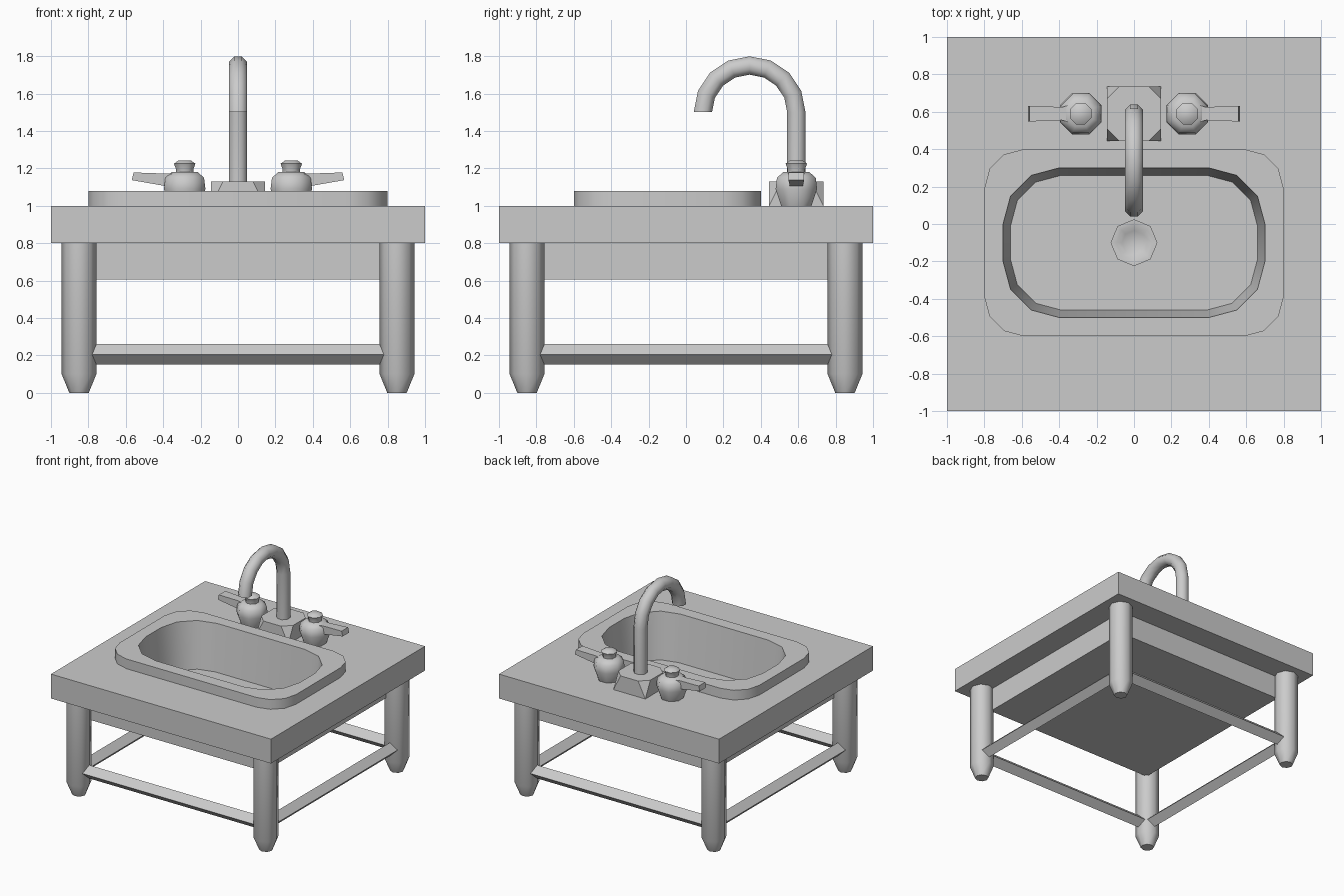
import bpy, bmesh
from math import sin, cos, pi, radians
from mathutils import Vector

if "Cube" in bpy.data.objects:
    bpy.data.objects.remove(bpy.data.objects["Cube"])


def finish(bm, name, smooth=None):
    mesh = bpy.data.meshes.new(name)
    bm.to_mesh(mesh)
    bm.free()
    obj = bpy.data.objects.new(name, mesh)
    bpy.context.collection.objects.link(obj)
    if smooth:
        bpy.ops.object.select_all(action='DESELECT')
        obj.select_set(True)
        bpy.context.view_layer.objects.active = obj
        bpy.ops.object.shade_smooth_by_angle(angle=radians(smooth))
    return obj


def loft(name, rings, cap_start=True, cap_end=True, smooth=None):
    """Skin a list of equal-length rings, each counter-clockwise about the path."""
    bm = bmesh.new()
    loops = [[bm.verts.new(p) for p in ring] for ring in rings]
    n = len(loops[0])
    for a, b in zip(loops, loops[1:]):
        for i in range(n):
            j = (i + 1) % n
            bm.faces.new((a[i], a[j], b[j], b[i]))
    if cap_start:
        bm.faces.new(loops[0][::-1])
    if cap_end:
        bm.faces.new(loops[-1])
    if cap_start and cap_end:
        bmesh.ops.recalc_face_normals(bm, faces=bm.faces)
    return finish(bm, name, smooth)


def turned(name, x, y, profile, turn=0.0, cap_start=True):
    """Eight-sided turned part from (radius, z) pairs."""
    rings = [[(x + r * cos(k * pi / 4 + turn), y + r * sin(k * pi / 4 + turn), z)
              for k in range(8)] for r, z in profile]
    return loft(name, rings, cap_start=cap_start, smooth=50)


def box(name, half, z0, z1):
    sq = [(-half, -half), (half, -half), (half, half), (-half, half)]
    return loft(name, [[(x, y, z) for x, y in sq] for z in (z0, z1)])


def rounded(hx, hy, r, z, cy=-0.1, seg=3):
    """Rounded rectangle ring."""
    pts = []
    for q, (sx, sy) in enumerate([(1, 1), (-1, 1), (-1, -1), (1, -1)]):
        for k in range(seg + 1):
            a = (q + k / seg) * pi / 2
            pts.append((sx * (hx - r) + r * cos(a), cy + sy * (hy - r) + r * sin(a), z))
    return pts


# Counter and apron, both opened for the basin
cutter = loft("basin_cutter", [rounded(0.74, 0.44, 0.28, z) for z in (0.65, 1.05)])
cutter.hide_render = True
cutter.hide_set(True)
for part in (box("countertop", 1.0, 0.8, 1.0), box("apron", 0.8, 0.605, 0.8)):
    mod = part.modifiers.new("basin_opening", 'BOOLEAN')
    mod.operation = 'DIFFERENCE'
    mod.solver = 'EXACT'
    mod.object = cutter

# Sink rim and basin as one skin
FLOOR = 0.70
loft("sink_basin", [rounded(0.8, 0.5, 0.21, 1.0), rounded(0.8, 0.5, 0.21, 1.08),
                    rounded(0.7, 0.4, 0.3, 1.08), rounded(0.66, 0.36, 0.27, FLOOR)],
     cap_start=False, smooth=50)

# Drain
turned("drain", 0, -0.1, [(0.125, FLOOR), (0.125, FLOOR + 0.025),
                          (0.095, FLOOR + 0.025), (0.065, FLOOR + 0.004)], cap_start=False)

# Legs
for sx in (-1, 1):
    for sy in (-1, 1):
        turned("leg", sx * 0.85, sy * 0.85, [(0.052, 0), (0.093, 0.1), (0.093, 0.8)])

# Diamond-section stretchers between the legs
diamond = [(0.055, 0), (0, 0.055), (-0.055, 0), (0, -0.055)]
for s in (-1, 1):
    loft("stretcher_along_x", [[(x, s * 0.85 + a, 0.205 + b) for a, b in diamond] for x in (-0.85, 0.85)])
    loft("stretcher_along_y", [[(s * 0.85 + a, y, 0.205 + b) for a, b in diamond] for y in (-0.85, 0.85)])

# Faucet base: square foot with its top corners cut away
bm = bmesh.new()
h, c, fy = 0.145, 0.08, 0.59
for sx in (-1, 1):
    for sy in (-1, 1):
        for px, py, z in ((h, h, 1.0), (h, c, 1.13), (c, h, 1.13)):
            bm.verts.new((sx * px, fy + sy * py, z))
bmesh.ops.convex_hull(bm, input=bm.verts)
bmesh.ops.dissolve_limit(bm, angle_limit=0.02, verts=bm.verts, edges=bm.edges)
finish(bm, "faucet_base")

# Gooseneck spout: straight riser then a half circle
path = [(Vector((0, fy, 1.05)), 0.0)]
path += [(Vector((0, 0.34 + 0.25 * cos(a), 1.5 + 0.25 * sin(a))), a)
         for a in (k * pi / 8 for k in range(9))]
rings = []
for p, a in path:
    radial = Vector((0, cos(a), sin(a)))
    rings.append([p + 0.053 * (Vector((1, 0, 0)) * cos(t) + radial * sin(t))
                  for t in ((k + 0.5) * pi / 4 for k in range(8))])
loft("faucet_spout", rings, smooth=50)

# Tap handles
for s in (-1, 1):
    hx = s * 0.285
    turned("tap_body", hx, fy, [(0.088, 1.0), (0.12, 1.09), (0.112, 1.15), (0.075, 1.18)], pi / 8)
    turned("tap_cap", hx, fy, [(0.05, 1.17), (0.05, 1.195), (0.062, 1.225), (0.035, 1.243)], pi / 8)
    # Lever, root to tip: x, half width, bottom z, top z
    levers = [(0.33, 0.05, 1.1, 1.172), (0.385, 0.035, 1.105, 1.172), (0.568, 0.042, 1.137, 1.178)]
    levers[2:] = [(0.568, 0.042, 1.137, 1.178)]
    rings = []
    for i, (x, w, z0, z1) in enumerate(levers):
        top_x = x - (0.01 if i == 2 else 0)
        rings.append([(s * x, fy - w, z0), (s * x, fy + w, z0),
                      (s * top_x, fy + w, z1), (s * top_x, fy - w, z1)])
    loft("tap_lever", rings)
